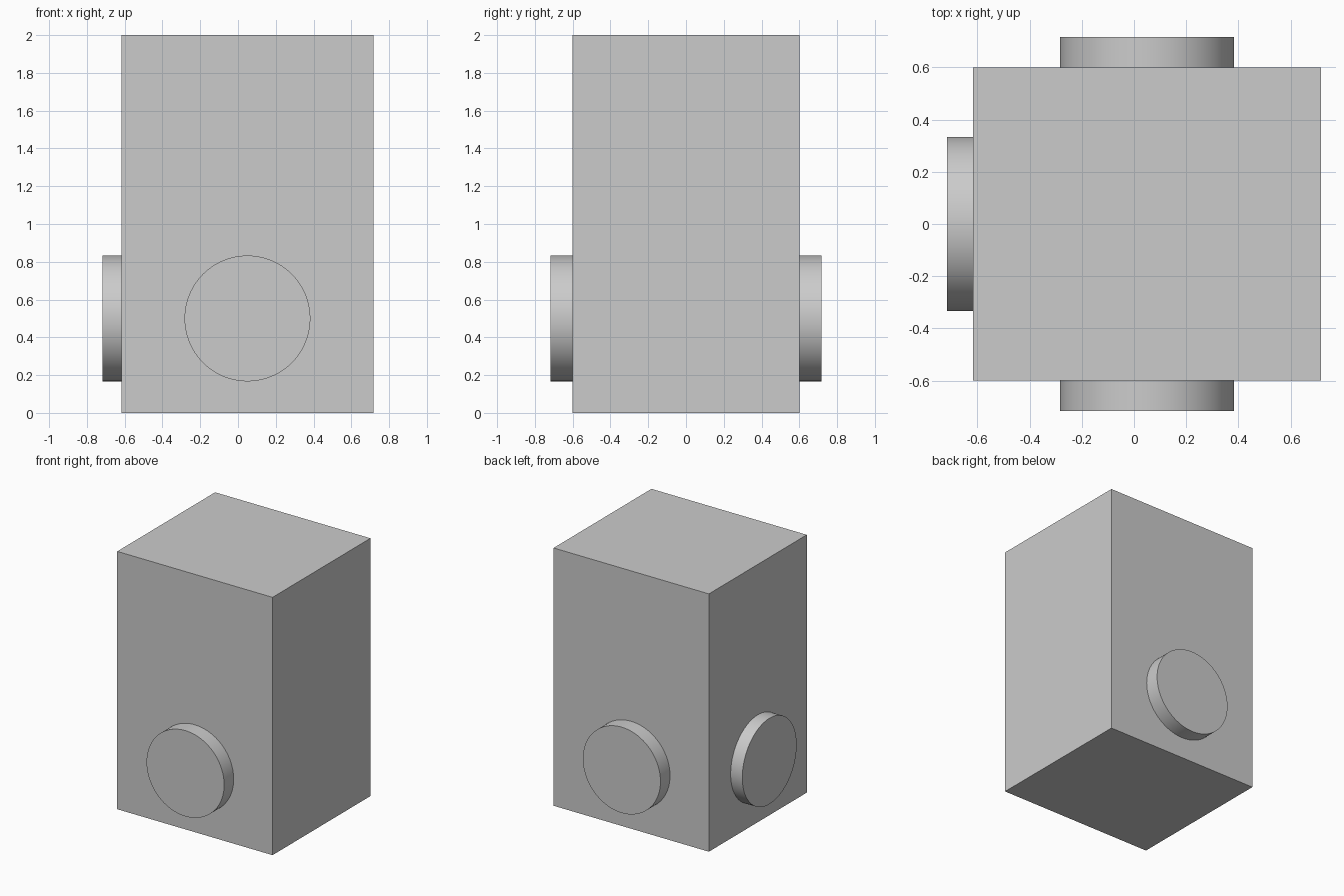
import bpy
import math

cube = bpy.data.objects.get("Cube")
if cube:
    bpy.data.objects.remove(cube, do_unlink=True)

# Single plain grey
GREY = (0.6, 0.6, 0.6, 1.0)
grey = bpy.data.materials.new("plain_grey")
grey.use_nodes = True
grey.diffuse_color = GREY
grey.node_tree.nodes["Principled BSDF"].inputs["Base Color"].default_value = GREY

BODY_X = 0.05          # body is offset to balance the single side stub
BODY_SIZE = (1.333, 1.2, 2.0)
STUB_RADIUS = 0.333
STUB_Z = 0.5
EMBED = 0.05           # depth of each stub inside the body


def finish(name):
    obj = bpy.context.object
    obj.name = obj.data.name = name
    obj.data.materials.append(grey)
    return obj


def add_stub(name, face, direction, length):
    """Round stub standing out of a body face along a horizontal direction."""
    mid = (length - EMBED) / 2
    location = (face[0] + direction[0] * mid, face[1] + direction[1] * mid, STUB_Z)
    turn = math.atan2(direction[1], direction[0])
    bpy.ops.mesh.primitive_cylinder_add(
        vertices=96, radius=STUB_RADIUS, depth=length + EMBED,
        location=location, rotation=(0, math.pi / 2, turn))
    finish(name)
    bpy.ops.object.shade_smooth_by_angle(angle=math.radians(30))


# Main block
bpy.ops.mesh.primitive_cube_add(size=1, location=(BODY_X, 0, BODY_SIZE[2] / 2))
body = finish("body")
body.scale = BODY_SIZE
bpy.ops.object.transform_apply(location=False, rotation=False, scale=True)

# Round stubs on the front, back and right faces
half_x, half_y = BODY_SIZE[0] / 2, BODY_SIZE[1] / 2
add_stub("front_stub", (BODY_X, -half_y), (0, -1), 0.117)
add_stub("back_stub", (BODY_X, half_y), (0, 1), 0.117)
add_stub("right_stub", (BODY_X - half_x, 0), (-1, 0), 0.1)
